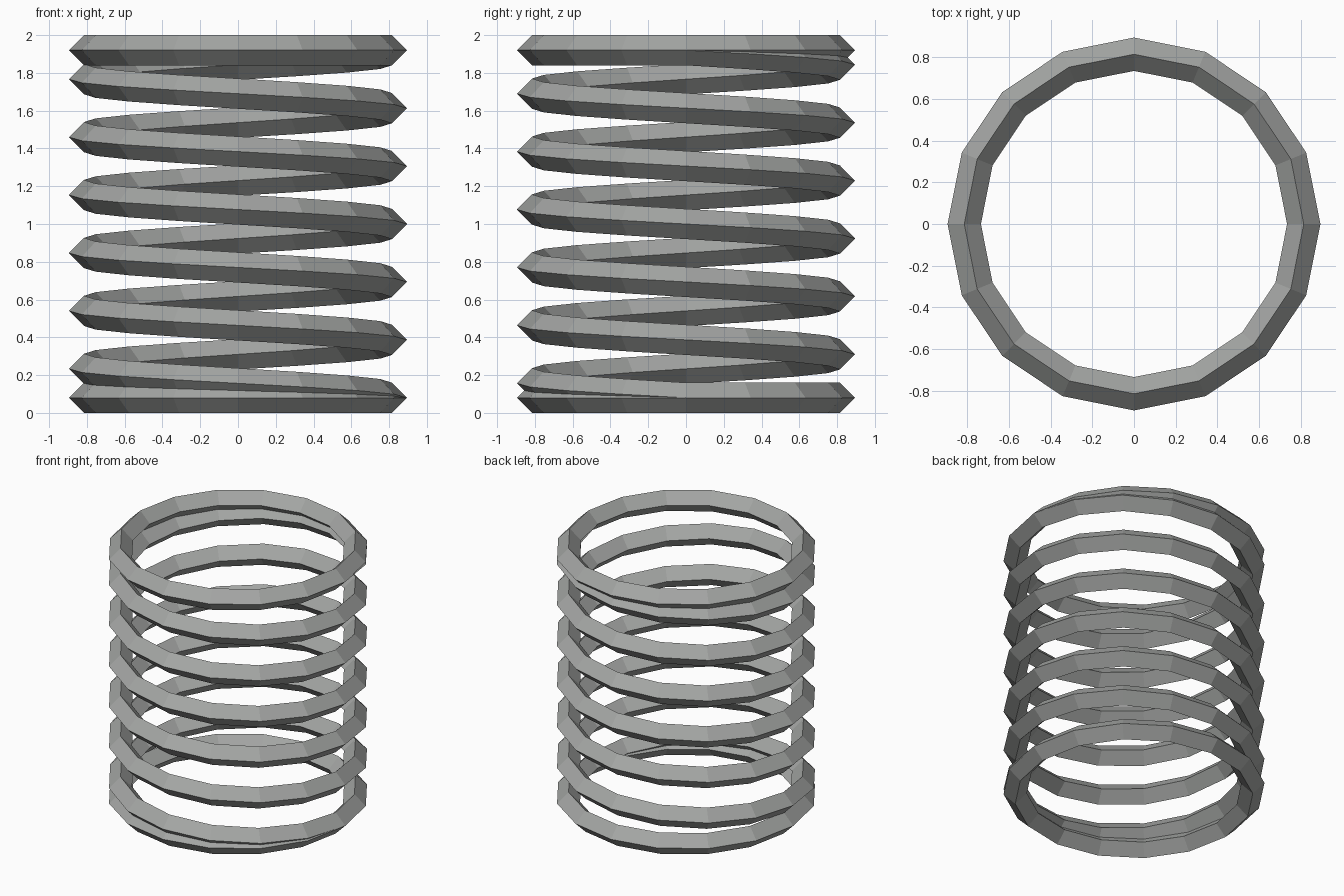
import bpy, bmesh
from math import sin, cos, tau

cube = bpy.data.objects.get("Cube")
if cube:
    bpy.data.objects.remove(cube)

SIDES = 16          # segments per turn
COILS = 6           # rising turns between the flat end rings
RADIUS = 0.815      # centre line of the wire
WIRE = 0.08         # half diagonal of the diamond wire section
LOW, HIGH = WIRE, 2 - WIRE

steel = bpy.data.materials.new("steel grey")
steel.use_nodes = True
colour = (0.37, 0.38, 0.37, 1)
steel.diffuse_color = colour
steel.node_tree.nodes["Principled BSDF"].inputs["Base Color"].default_value = colour


def section(bm, step, z):
    """Upright diamond section, winding clockwise seen from above."""
    a = -tau * (step % SIDES) / SIDES
    diamond = ((WIRE, 0), (0, WIRE), (-WIRE, 0), (0, -WIRE))
    return [bm.verts.new(((RADIUS + r) * cos(a), (RADIUS + r) * sin(a), z + h))
            for r, h in diamond]


def wire(name, heights, closed=False):
    """Sweep the diamond section around the axis through the given heights."""
    bm = bmesh.new()
    rings = [section(bm, i, z) for i, z in enumerate(heights)]
    pairs = list(zip(rings, rings[1:]))
    if closed:
        pairs.append((rings[-1], rings[0]))
    for a, b in pairs:
        for j in range(4):
            k = (j + 1) % 4
            bm.faces.new((a[j], a[k], b[k], b[j]))
    bmesh.ops.recalc_face_normals(bm, faces=bm.faces)
    mesh = bpy.data.meshes.new(name)
    bm.to_mesh(mesh)
    bm.free()
    mesh.materials.append(steel)
    bpy.context.collection.objects.link(bpy.data.objects.new(name, mesh))


# Flat end rings
wire("bottom_ring", [LOW] * SIDES, closed=True)
wire("top_ring", [HIGH] * SIDES, closed=True)

# Rising coil joining the rings
steps = SIDES * COILS
wire("coil", [LOW + (HIGH - LOW) * i / steps for i in range(steps + 1)])
